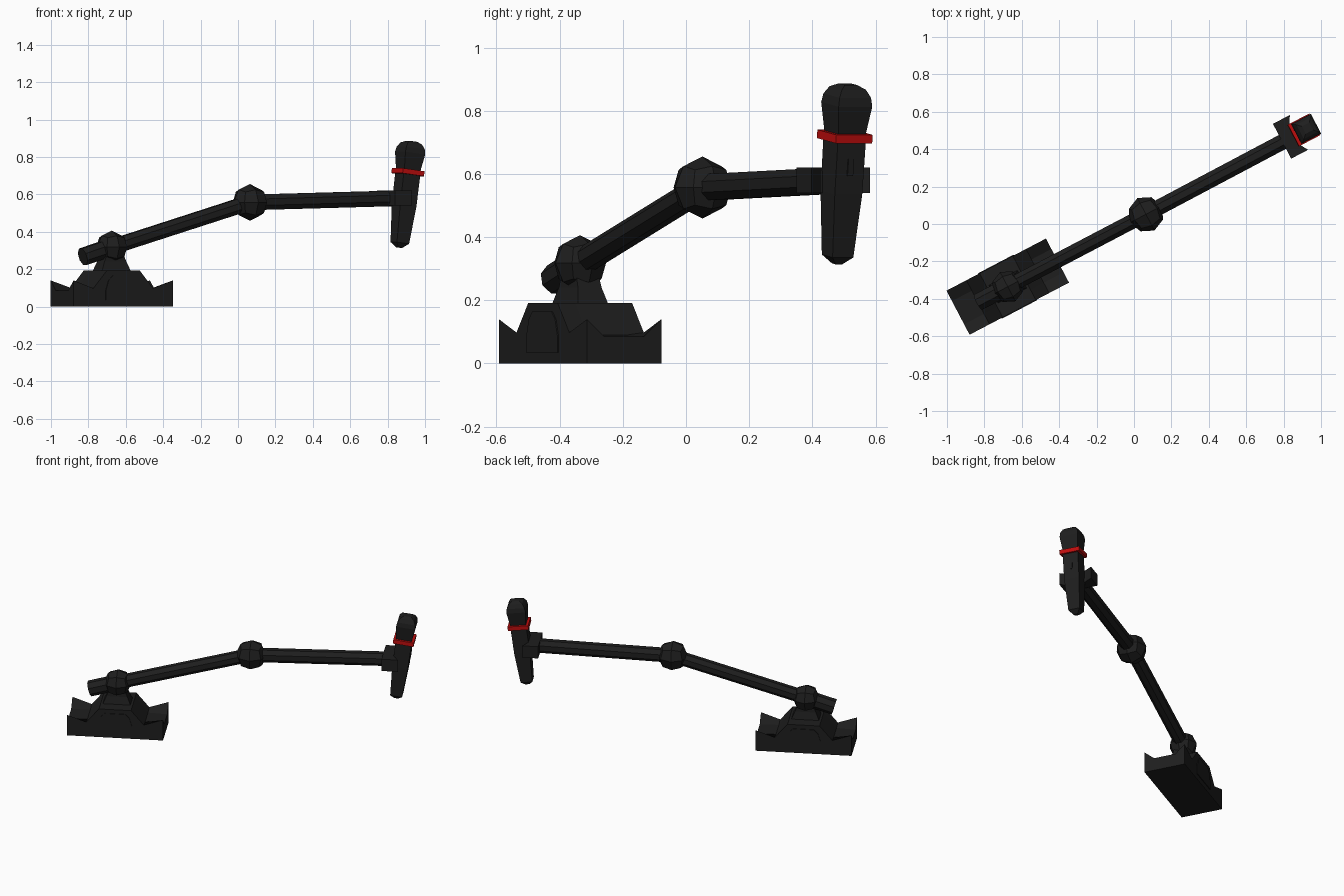
import bpy, bmesh, math
from mathutils import Matrix, Vector

cube = bpy.data.objects.get("Cube")
if cube:
    bpy.data.objects.remove(cube)


def material(name, colour):
    m = bpy.data.materials.new(name)
    m.use_nodes = True
    m.diffuse_color = (*colour, 1)
    bsdf = next(n for n in m.node_tree.nodes if n.type == 'BSDF_PRINCIPLED')
    bsdf.inputs["Base Color"].default_value = (*colour, 1)
    return m


BLACK = material("charcoal", (0.013, 0.013, 0.013))
RED = material("band_red", (0.52, 0.004, 0.004))

# Working frame: local x runs along the boom, origin under the base centre
FRAME = Matrix.Translation((-0.675, -0.335, 0)) @ Matrix.Rotation(math.radians(27.65), 4, 'Z')


def finish(name, bm, mat, local):
    bmesh.ops.recalc_face_normals(bm, faces=bm.faces[:])
    bm.transform(FRAME @ local)
    mesh = bpy.data.meshes.new(name)
    bm.to_mesh(mesh)
    bm.free()
    mesh.materials.append(mat)
    bpy.context.collection.objects.link(bpy.data.objects.new(name, mesh))


def loft(name, rings, mat=BLACK, local=Matrix()):
    """Bridge matching point rings and cap both ends."""
    bm = bmesh.new()
    rows = [[bm.verts.new(p) for p in ring] for ring in rings]
    n = len(rows[0])
    for a, b in zip(rows, rows[1:]):
        for i in range(n):
            j = (i + 1) % n
            bm.faces.new((a[i], a[j], b[j], b[i]))
    bm.faces.new(rows[0][::-1])
    bm.faces.new(rows[-1])
    finish(name, bm, mat, local)


def rect(hx, hy, z):
    return [(-hx, -hy, z), (hx, -hy, z), (hx, hy, z), (-hx, hy, z)]


def octagon(r, z):
    return [(r * math.cos(a), r * math.sin(a), z)
            for a in (math.pi * (i + 0.5) / 4 for i in range(8))]


def bar(name, start, end, r):
    start, end = Vector(start), Vector(end)
    d = end - start
    local = Matrix.Translation(start) @ d.to_track_quat('Z', 'Y').to_matrix().to_4x4()
    loft(name, [octagon(r, 0), octagon(r, d.length)], BLACK, local)


def joint(name, pos, r):
    """Rounded cube: each face split in four and pushed towards a ball."""
    bm = bmesh.new()
    bmesh.ops.create_cube(bm, size=2)
    bmesh.ops.subdivide_edges(bm, edges=bm.edges[:], cuts=1, use_grid_fill=True)
    pull = {1: 1.0, 2: 0.69, 3: 0.57}
    for v in bm.verts:
        v.co *= r * pull[sum(abs(c) > 0.5 for c in v.co)]
    finish(name, bm, BLACK, Matrix.Translation(pos))


def base_section(x, side_z, middle_z):
    half = [(0.133, 0), (0.133, side_z), (0.07, middle_z)]
    return [(x, y, z) for y, z in half + [(-y, z) for y, z in reversed(half)]]


# Base: raised block in the middle, upturned corners at both ends
stations = [(-0.3, 0.14, 0.085), (-0.18, 0.098, 0.09), (-0.1, 0.192, 0.192)]
stations += [(-x, s, m) for x, s, m in reversed(stations)]
loft("base", [base_section(*s) for s in stations])

# Arched side panels and neck
arch = [(-0.107, 0.035), (-0.107, 0.085), (-0.09, 0.14), (-0.065, 0.165)]
arch += [(-x, z) for x, z in reversed(arch)]
for name, s in (("front_panel", -1), ("back_panel", 1)):
    loft(name, [[(x, s * y, z) for x, z in arch] for y in (0.13, 0.137)])
loft("neck", [rect(0.087, 0.054, 0.19), rect(0.066, 0.042, 0.24), rect(0.05, 0.04, 0.28)])

# Boom arms and joints
LOW, MID, TIP = (0, 0, 0.318), (0.834, 0, 0.557), (1.685, 0.004, 0.578)
joint("lower_joint", LOW, 0.088)
joint("elbow_joint", MID, 0.098)
bar("lower_arm", LOW, MID, 0.043)
bar("arm_stub", (-0.175, 0, 0.266), LOW, 0.05)
bar("upper_arm", MID, TIP, 0.045)

# Forked clamp holding the microphone
fork = [(1.66, -0.105), (1.762, -0.105), (1.732, -0.055),
        (1.732, 0.055), (1.762, 0.105), (1.66, 0.105)]
loft("clamp", [[(x, y + 0.008, z) for x, y in fork] for z in (0.54, 0.62)])

# Microphone, leaning forward, with heights measured along its axis
MIC = Matrix.Translation((1.776, 0.007, 0.6)) @ Matrix.Rotation(math.radians(7.4), 4, 'Y')


def square_stack(name, steps, mat=BLACK):
    loft(name, [rect(w / 2, w / 2, z) for w, z in steps], mat, MIC)


square_stack("microphone_handle", [(0.024, -0.287), (0.074, -0.262), (0.098, -0.06), (0.1, 0.12)])
square_stack("microphone_head", [(0.094, 0.12), (0.12, 0.222), (0.112, 0.25), (0.086, 0.274), (0.045, 0.286)])
square_stack("red_band", [(0.13, 0.106), (0.13, 0.133)], RED)
switch = Matrix.Translation((0.05, 0, 0.027))
loft("switch", [rect(0.004, 0.01, -0.027), rect(0.004, 0.01, 0.027)], BLACK, MIC @ switch)
